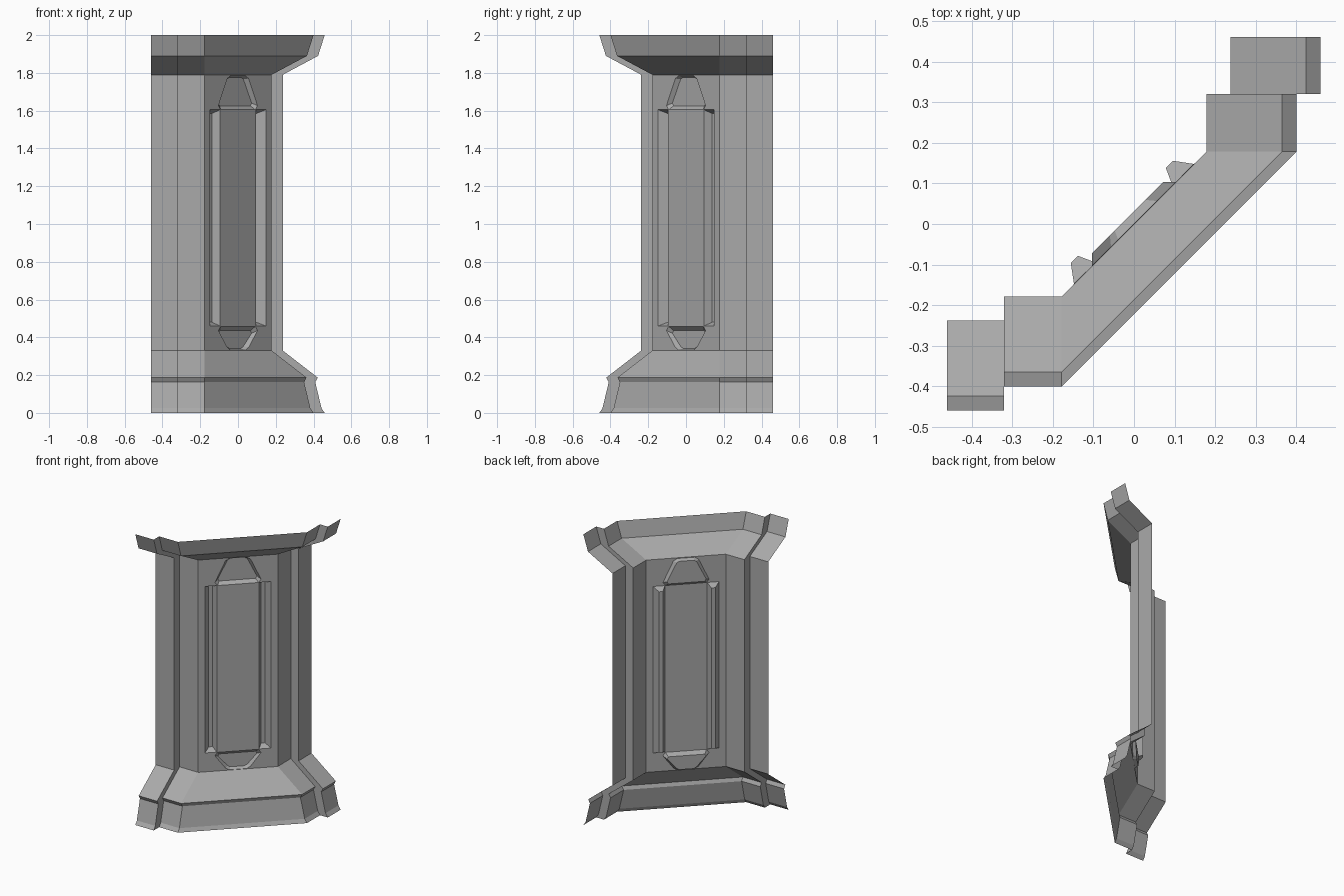
import bpy, bmesh
from mathutils import Vector

cube = bpy.data.objects.get("Cube")
if cube:
    bpy.data.objects.remove(cube, do_unlink=True)

grey = bpy.data.materials.new("plain grey")
grey.use_nodes = True
colour = (0.4, 0.4, 0.4, 1)
grey.diffuse_color = colour
grey.node_tree.nodes["Principled BSDF"].inputs["Base Color"].default_value = colour


def finish(name, bm):
    bmesh.ops.remove_doubles(bm, verts=bm.verts, dist=0.0005)
    mesh = bpy.data.meshes.new(name)
    bm.to_mesh(mesh)
    bm.free()
    mesh.materials.append(grey)
    obj = bpy.data.objects.new(name, mesh)
    bpy.context.collection.objects.link(obj)


# Plan constants: wall ends, step position, inner and pier faces
END, STEP, INNER, PIER = 0.46, 0.32, 0.178, 0.237
LOW, HIGH = 0.33, 1.79
ROOT = 0.5 ** 0.5


def plan(d):
    """Plan path pushed outward by d; second half mirrors the first."""
    half = [(-END, -PIER - d), (-STEP, -PIER - d), (-STEP, -INNER - d), (-INNER, -INNER - d)]
    return half + [(-y, -x) for x, y in reversed(half)]


def shell(name, profile, segments):
    """Sweep (offset, height) profile along chosen plan segments."""
    bm = bmesh.new()
    for (d0, z0), (d1, z1) in zip(profile, profile[1:]):
        lower, upper = plan(d0), plan(d1)
        for i in segments:
            points = [(*lower[i], z0), (*lower[i + 1], z0), (*upper[i + 1], z1), (*upper[i], z1)]
            bm.faces.new([bm.verts.new(p) for p in points])
    finish(name, bm)


# Flared base with lip and undercut, plain pier shafts, flared cornice
shell("base", [(0.222, 0), (0.205, 0.025), (0.172, 0.163), (0.185, 0.187), (0, LOW)], range(7))
shell("pier_shafts", [(0, LOW), (0, HIGH)], [0, 1, 2, 4, 5, 6])
shell("cornice", [(0, HIGH), (0.187, 1.89), (0.222, 2.0)], range(7))


# Diagonal wall with recesses; u runs along it, n points outward
def on_wall(u, z, n=0):
    return Vector(((u + n) * ROOT, (u - n) * ROOT, z))


def loop(bm, points, n=0):
    return [bm.verts.new(on_wall(u, z, n)) for u, z in points]


def mirrored(half):
    """Close a right half outline, listed bottom to top, anticlockwise."""
    return half + [(-u, z) for u, z in reversed(half)]


def groove(side):
    opening = [(0.134, 0.46), (0.209, 0.46), (0.209, 1.605), (0.134, 1.605)]
    floor = [(0.153, 0.48), (0.178, 0.48), (0.178, 1.585), (0.153, 1.585)]
    if side < 0:
        opening, floor = ([(-u, z) for u, z in reversed(p)] for p in (opening, floor))
    return opening, floor, -0.042


top_cap = (mirrored([(0.13, 1.605), (0.146, 1.627), (0.08, 1.77), (0.055, 1.785)]),
           mirrored([(0.115, 1.625), (0.124, 1.64), (0.062, 1.767), (0.045, 1.775)]), -0.022)
bottom_cap = (mirrored([(0.055, 0.332), (0.08, 0.347), (0.146, 0.435), (0.13, 0.458)]),
              mirrored([(0.045, 0.342), (0.062, 0.352), (0.124, 0.422), (0.115, 0.436)]), -0.022)

bm = bmesh.new()
half_length = INNER / ROOT
outlines = [loop(bm, [(-half_length, LOW), (half_length, LOW),
                      (half_length, HIGH), (-half_length, HIGH)])]
recesses = [groove(1), groove(-1), top_cap, bottom_cap]
outlines += [loop(bm, opening) for opening, floor, depth in recesses]
edges = [bm.edges.new((ring[i - 1], ring[i])) for ring in outlines for i in range(len(ring))]
bmesh.ops.triangle_fill(bm, edges=edges, use_beauty=True, normal=(ROOT, -ROOT, 0))
outward = Vector((1, -1, 0))
for face in bm.faces:
    face.normal_update()
    if face.normal.dot(outward) < 0:
        face.normal_flip()
for ring, (opening, floor, depth) in zip(outlines[1:], recesses):
    inner = loop(bm, floor, depth)
    for i in range(len(ring)):
        bm.faces.new((ring[i - 1], ring[i], inner[i], inner[i - 1]))
    bm.faces.new(inner)
finish("diagonal_panel", bm)
